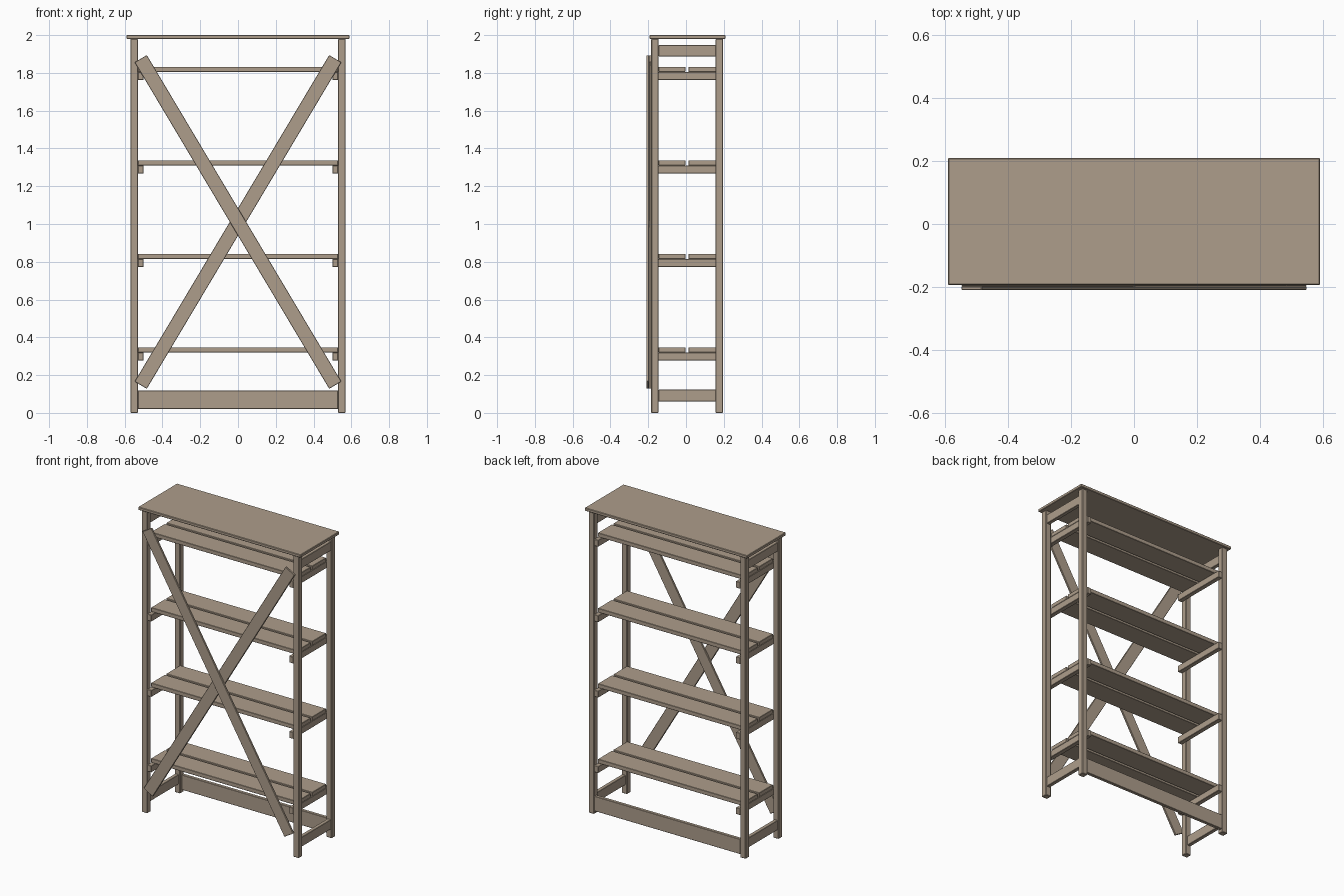
import bpy, math

if "Cube" in bpy.data.objects:
    bpy.data.objects.remove(bpy.data.objects["Cube"])

wood = bpy.data.materials.new("weathered_wood")
wood.diffuse_color = (0.42, 0.34, 0.26, 1)
wood.use_nodes = True
wood.node_tree.nodes["Principled BSDF"].inputs["Base Color"].default_value = wood.diffuse_color


def board(name, x, y, z, bevel=0.002, tilt=0.0):
    """Box spanning the given (min, max) ranges, optionally turned about y."""
    bpy.ops.mesh.primitive_cube_add(
        size=1, location=[(a + b) / 2 for a, b in (x, y, z)])
    o = bpy.context.object
    o.name = name
    o.scale = [b - a for a, b in (x, y, z)]
    bpy.ops.object.transform_apply(location=False, rotation=False, scale=True)
    o.rotation_euler[1] = tilt
    o.data.materials.append(wood)
    m = o.modifiers.new("soft_edges", 'BEVEL')
    m.width, m.segments = bevel, 1
    return o


FRONT, BACK = (-0.184, -0.145), (0.157, 0.196)   # post depth ranges
SPAN = (FRONT[1], BACK[0])                       # gap between posts


def side(s, a, b):
    return tuple(sorted((s * a, s * b)))


# top slab
board("top", (-0.59, 0.59), (-0.194, 0.209), (1.98, 2.0), 0.003)

for s, label in ((-1, "left"), (1, "right")):
    # corner posts
    board(f"{label}_front_post", side(s, 0.53, 0.57), FRONT, (0, 1.98), 0.003)
    board(f"{label}_back_post", side(s, 0.53, 0.57), BACK, (0, 1.98), 0.003)
    # side rails
    board(f"{label}_top_rail", side(s, 0.54, 0.565), SPAN, (1.888, 1.947))
    board(f"{label}_bottom_rail", side(s, 0.54, 0.565), SPAN, (0.06, 0.123))

# shelves: two planks on a pair of cleats
for i in range(4):
    z = 0.347 + i * 0.495
    board(f"shelf_{i}_front_plank", (-0.53, 0.53), (SPAN[0], -0.003), (z - 0.027, z))
    board(f"shelf_{i}_back_plank", (-0.53, 0.53), (0.013, SPAN[1]), (z - 0.027, z))
    for s, label in ((-1, "left"), (1, "right")):
        board(f"shelf_{i}_{label}_cleat", side(s, 0.50, 0.53),
              (FRONT[0], BACK[1]), (z - 0.07, z - 0.027))

# low back rail
board("back_bottom_rail", (-0.53, 0.53), (0.172, 0.194), (0.02, 0.118))

# crossed front braces, one lapped over the other
length, mid = 2.012, 1.011
ang = math.atan2(1.73, 1.031)
for name, sgn, y in (("outer_brace", 1, (-0.21, -0.197)),
                     ("inner_brace", -1, (-0.197, -0.184))):
    board(name, (-length / 2, length / 2), y,
          (mid - 0.0375, mid + 0.0375), 0.002, sgn * ang)
